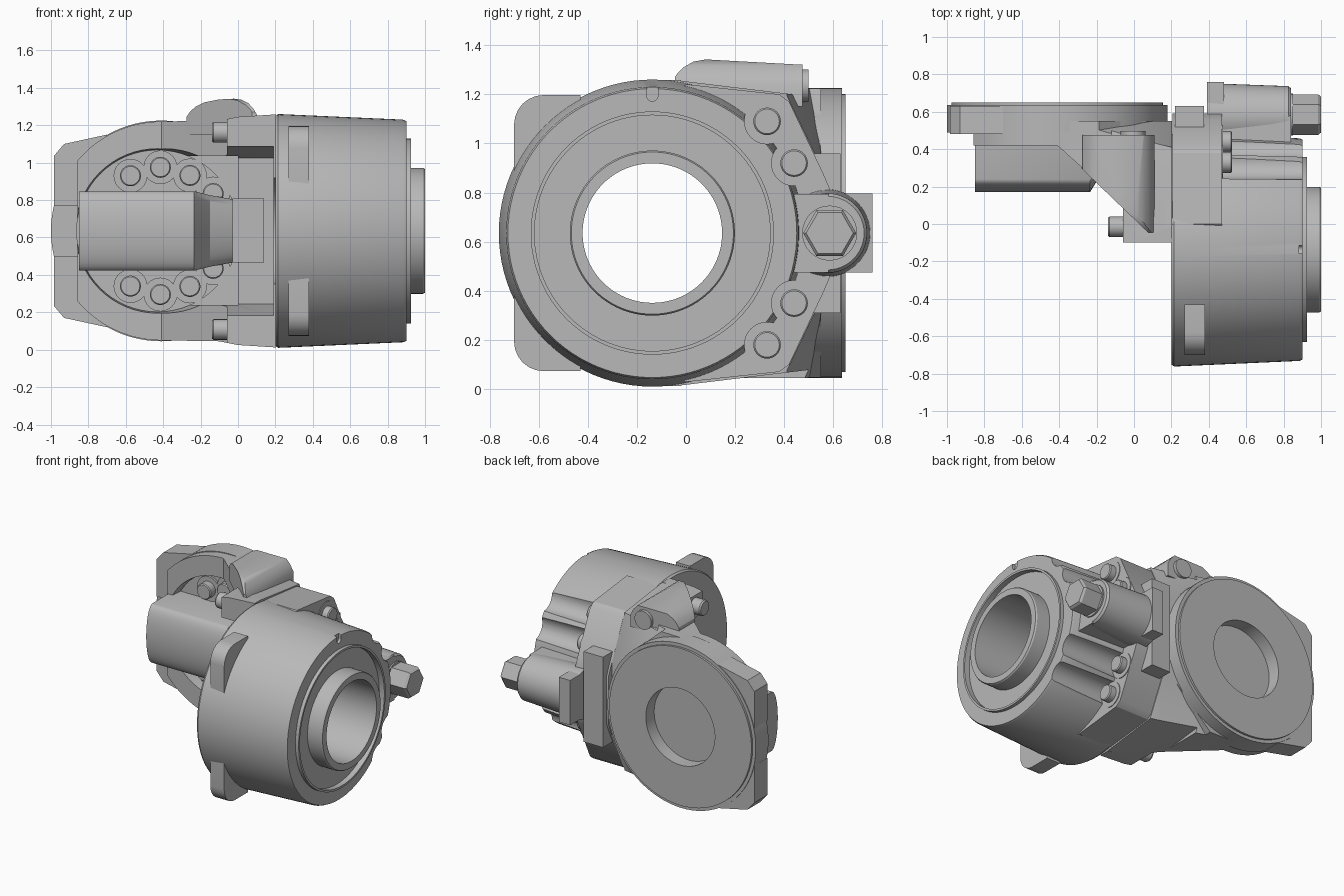
import bpy, bmesh, math

if "Cube" in bpy.data.objects:
    bpy.data.objects.remove(bpy.data.objects["Cube"])

metal = bpy.data.materials.new("cast_grey")
metal.diffuse_color = (0.48, 0.48, 0.48, 1)
metal.use_nodes = True
metal.node_tree.nodes["Principled BSDF"].inputs["Base Color"].default_value = metal.diffuse_color
ZC = 0.635            # height of both main axes
YC = -0.137           # drum axis
XF = -0.41            # flange axis


def place(axis, t, u, v):
    """Profile coordinates: x -> (y,z), y -> (x,z), z -> (x,y)."""
    return {"x": (t, u, v), "y": (u, t, v), "z": (u, v, t)}[axis]


def make(name, bm):
    bmesh.ops.recalc_face_normals(bm, faces=bm.faces[:])
    me = bpy.data.meshes.new(name)
    bm.to_mesh(me)
    bm.free()
    me.materials.append(metal)
    ob = bpy.data.objects.new(name, me)
    bpy.context.collection.objects.link(ob)
    return ob


def loft(name, loops, capped=True):
    bm = bmesh.new()
    rings = [[bm.verts.new(p) for p in loop] for loop in loops]
    pairs = list(zip(rings, rings[1:] if capped else rings[1:] + rings[:1]))
    for p, q in pairs:
        for i in range(len(p)):
            j = (i + 1) % len(p)
            bm.faces.new((p[i], p[j], q[j], q[i]))
    if capped:
        bm.faces.new(rings[0])
        bm.faces.new(rings[-1])
    return make(name, bm)


def prism(name, axis, a, b, pts):
    return loft(name, [[place(axis, t, *p) for p in pts] for t in (a, b)])


def hull(name, pts):
    bm = bmesh.new()
    for p in pts:
        bm.verts.new(p)
    bmesh.ops.convex_hull(bm, input=bm.verts[:])
    return make(name, bm)


def box(name, x, y, z):
    return prism(name, "x", x[0], x[1], [(y[0], z[0]), (y[1], z[0]), (y[1], z[1]), (y[0], z[1])])


def arc(cu, cv, r, d0, d1, n):
    return [(cu + r * math.cos(math.radians(d0 + (d1 - d0) * i / n)),
             cv + r * math.sin(math.radians(d0 + (d1 - d0) * i / n))) for i in range(n + 1)]


def lathe(name, axis, cu, cv, prof, n=48, closed=False):
    """Turn (distance along axis, radius) pairs; ends are capped unless closed."""
    return loft(name, [[place(axis, t, *p) for p in arc(cu, cv, r, 0, 360, n)[:-1]]
                       for t, r in prof], not closed)


def cyl(name, axis, cu, cv, a, b, r, n=32):
    return lathe(name, axis, cu, cv, [(a, r), (b, r)], n)


def boolean(ob, cutters):
    for c in cutters:
        m = ob.modifiers.new("cut", "BOOLEAN")
        m.operation, m.solver, m.object = "DIFFERENCE", "EXACT", c
        bpy.context.view_layer.objects.active = ob
        bpy.ops.object.modifier_apply(modifier=m.name)
        bpy.data.objects.remove(c)


def bore():
    return cyl("bore_cut", "x", YC, ZC, -0.4, 1.2, 0.286, 64)


# Drum with raised hub, recessed face and through bore
bolts = [(0.33, 1.09), (0.44, 0.92), (0.44, 0.35), (0.33, 0.18)]
drum = lathe("drum", "x", YC, ZC, [
    (0.2, 0.284), (0.2, 0.615), (0.215, 0.625), (0.885, 0.595), (0.9, 0.588), (0.9, 0.495),
    (0.925, 0.495), (0.925, 0.48), (0.885, 0.48), (0.885, 0.336), (0.99, 0.336), (1.0, 0.33),
    (1.0, 0.284)], 96, True)
boolean(drum, [cyl("scallop_cut", "x", y, z, 0.472, 1.2, 0.092) for y, z in bolts]
        + [cyl("notch_cut", "x", YC, 1.195, 0.88, 1.0, 0.023, 16),
           box("notch_slot_cut", (0.881, 1.0), (YC - 0.022, YC + 0.022), (1.196, 1.4))])

# Mounting ears beside the drum
for s in (-1, 1):
    ear = [(-0.43, ZC + s * 0.25), (-0.7, ZC + s * 0.25)]
    ear += [(-0.58 - 0.12 * math.cos(t * math.pi / 12), ZC + s * (0.442 + 0.12 * math.sin(t * math.pi / 12)))
            for t in range(7)] + [(-0.43, ZC + s * 0.562)]
    prism("mounting_ear", "x", 0.27, 0.38, ear)

# Joint plate behind the drum, tapering to the rear
half = [(0.0, 0.606), (0.38, 0.565), (0.42, 0.535), (0.56, 0.24), (0.59, 0.17)]
joint = [(y, ZC + h) for y, h in half] + [(y, ZC - h) for y, h in reversed(half)]
joint += arc(YC, ZC, 0.59, 280, 80, 48)
plate = prism("joint_plate", "x", 0.205, 0.47, joint)
boolean(plate, [bore()])
for y, z in bolts:
    cyl("bolt_seat", "x", y, z, 0.4, 0.475, 0.089)
    lathe("joint_bolt", "x", y, z, [(0.46, 0.056), (0.518, 0.056), (0.525, 0.05)], 32)

# Rear adjuster boss with hex stud
lathe("adjuster_boss", "x", 0.575, ZC, [(0.39, 0.178), (0.825, 0.162), (0.84, 0.15)], 48)
box("boss_web", (0.4, 0.84), (0.3, 0.58), (ZC - 0.16, ZC + 0.16))
cyl("stud_washer", "x", 0.585, ZC, 0.83, 0.85, 0.112)
lathe("hex_stud", "x", 0.585, ZC, [(0.84, 0.108), (0.985, 0.108), (1.0, 0.096)], 6)
box("rear_stop", (0.39, 0.48), (0.55, 0.76), (0.475, 0.797))
box("rear_pad", (0.22, 0.375), (0.5, 0.63), (0.31, 0.96))

# Angle housing with diagonal front and open pocket
outline = [(0.203, 0.012), (0.203, 1.258), (0.0, 1.245), (-0.1, 1.225)]
outline += [(max(x, -0.86), z) for x, z in arc(XF, ZC, 0.585, 90, 140, 16)]
outline += [(max(x, -0.86), z) for x, z in arc(XF, ZC, 0.585, 220, 270, 16)]
outline += [(-0.1, 0.045), (0.0, 0.025)]
housing = prism("angle_housing", "y", -0.1, 0.55, outline)
cutters = [
    prism("diagonal_cut", "z", -1, 2,
          [(-1.3, 0.42), (-0.41, 0.42), (-0.06, 0.105), (-0.06, -0.4), (-1.3, -0.4)]),
    lathe("pocket_cut", "y", -0.43, ZC, [(-0.3, 0.5), (0.1, 0.47), (0.5, 0.432)], 64),
    box("pocket_side_cut", (-0.33, 0.0), (-0.3, 0.499), (0.24, 1.035)),
    prism("bore_side_cut", "x", -0.2, 0.19,
          [(-0.3, ZC - 0.5), (0.16, ZC - 0.39), (0.16, ZC + 0.39), (-0.3, ZC + 0.5)]),
    bore()]
for s in (-1, 1):
    # slanted rear corners and sloping top and bottom toward the joint plate
    cutters.append(hull("rear_corner_cut", [
        (0.25, 0.4, ZC + s * 0.555), (0.25, 0.575, ZC + s * 0.19), (0.25, 0.8, ZC + s * 0.19),
        (0.25, 0.8, ZC + s * 0.9), (0.25, 0.4, ZC + s * 0.9),
        (-0.2, 0.5, ZC + s * 0.6), (-0.2, 0.8, ZC + s * 0.6), (-0.2, 0.5, ZC + s * 0.9)]))
    cutters.append(prism("slope_cut", "x", -0.12, 0.3, [
        (-0.02, ZC + s * 0.62), (0.6, ZC + s * 0.545), (0.6, ZC + s * 0.9), (-0.02, ZC + s * 0.9)]))
boolean(housing, cutters)

# Horizontal gear tunnel in the pocket, dropping into the housing at its end
def tunnel_profile(k, front):
    return ([(0.54, ZC - 0.212 * k), (0.54, ZC + 0.212 * k)]
            + [(front - 0.07 * math.cos(a * math.pi / 20), ZC - 0.212 * k * math.sin(a * math.pi / 20))
               for a in range(-10, 11)])


loft("gear_tunnel", [[(x, y, z) for y, z in tunnel_profile(k, f)] for x, k, f in
                     ((-0.85, 1, 0.24), (-0.235, 1, 0.24), (-0.15, 0.9, 0.38), (-0.03, 0.8, 0.44))])
box("inner_block", (-0.03, 0.14), (0.15, 0.4), (0.465, 0.808))
box("inner_shoulder", (0.13, 0.19), (0.16, 0.4), (0.435, 0.84))

for s in (-1, 1):
    # Bolts in the pocket
    for x, h in ((-0.575, 0.295), (-0.415, 0.34), (-0.257, 0.297), (-0.133, 0.2)):
        cyl("pocket_bolt_seat", "y", x, ZC + s * h, 0.52, 0.485, 0.09)
        lathe("pocket_bolt", "y", x, ZC + s * h, [(0.5, 0.056), (0.435, 0.056), (0.428, 0.05)], 32)
    # Side screws on the diagonal wall
    lathe("side_screw", "x", -0.015, ZC + s * 0.527, [(0.0, 0.055), (-0.13, 0.055), (-0.14, 0.048)], 24)

# Round rear flange with its shallow recess and outer mounting edge
flange = lathe("rear_flange", "y", XF, ZC, [(0.49, 0.59), (0.635, 0.59), (0.635, 0.566), (0.65, 0.566)], 96)
boolean(flange, [cyl("recess_cut", "y", XF, ZC, 0.555, 0.8, 0.275, 64),
                 cyl("pocket_floor_cut", "y", -0.43, ZC, 0.3, 0.5, 0.432, 64)])
for s in (-1, 1):
    prism("mounting_edge", "y", 0.48, 0.63,
          [(-0.985, ZC + s * 0.135), (-0.985, ZC + s * 0.4), (-0.93, ZC + s * 0.465),
           (-0.7, ZC + s * 0.515), (-0.7, ZC + s * 0.47), (-0.855, ZC + s * 0.35), (-0.855, ZC + s * 0.135)])
box("mounting_edge_centre", (-0.985, -0.85), (0.575, 0.63), (0.49, 0.78))

# Rounded hump on top, cut on the diagonal, with end screw
hump = prism("top_hump", "y", -0.1, 0.475,
             [(-0.28, 1.15), (-0.275, 1.245), (-0.255, 1.275), (-0.225, 1.3), (-0.18, 1.322), (-0.1, 1.338),
              (-0.02, 1.342), (0.02, 1.336), (0.055, 1.318), (0.085, 1.285), (0.11, 1.24), (0.11, 1.15)])
boolean(hump, [
    prism("hump_diagonal_cut", "z", 0, 2, [(-0.5, 0.508), (0.075, -0.045), (0.2, -0.045), (0.2, -0.3), (-0.5, -0.3)]),
    prism("hump_nose_cut", "x", -0.6, 0.4, [(-0.2, 1.23), (-0.06, 1.25), (-0.035, 1.285), (-0.01, 1.31),
                                            (0.03, 1.333), (0.08, 1.342), (0.48, 1.32), (0.48, 1.5), (-0.2, 1.5)])])
cyl("hump_screw", "y", -0.005, 1.235, 0.4, 0.498, 0.066)

# Smooth curved surfaces, keep sharp edges
bpy.ops.object.select_all(action="DESELECT")
for ob in bpy.context.scene.objects:
    ob.select_set(True)
bpy.context.view_layer.objects.active = drum
bpy.ops.object.shade_smooth_by_angle(angle=math.radians(30))
